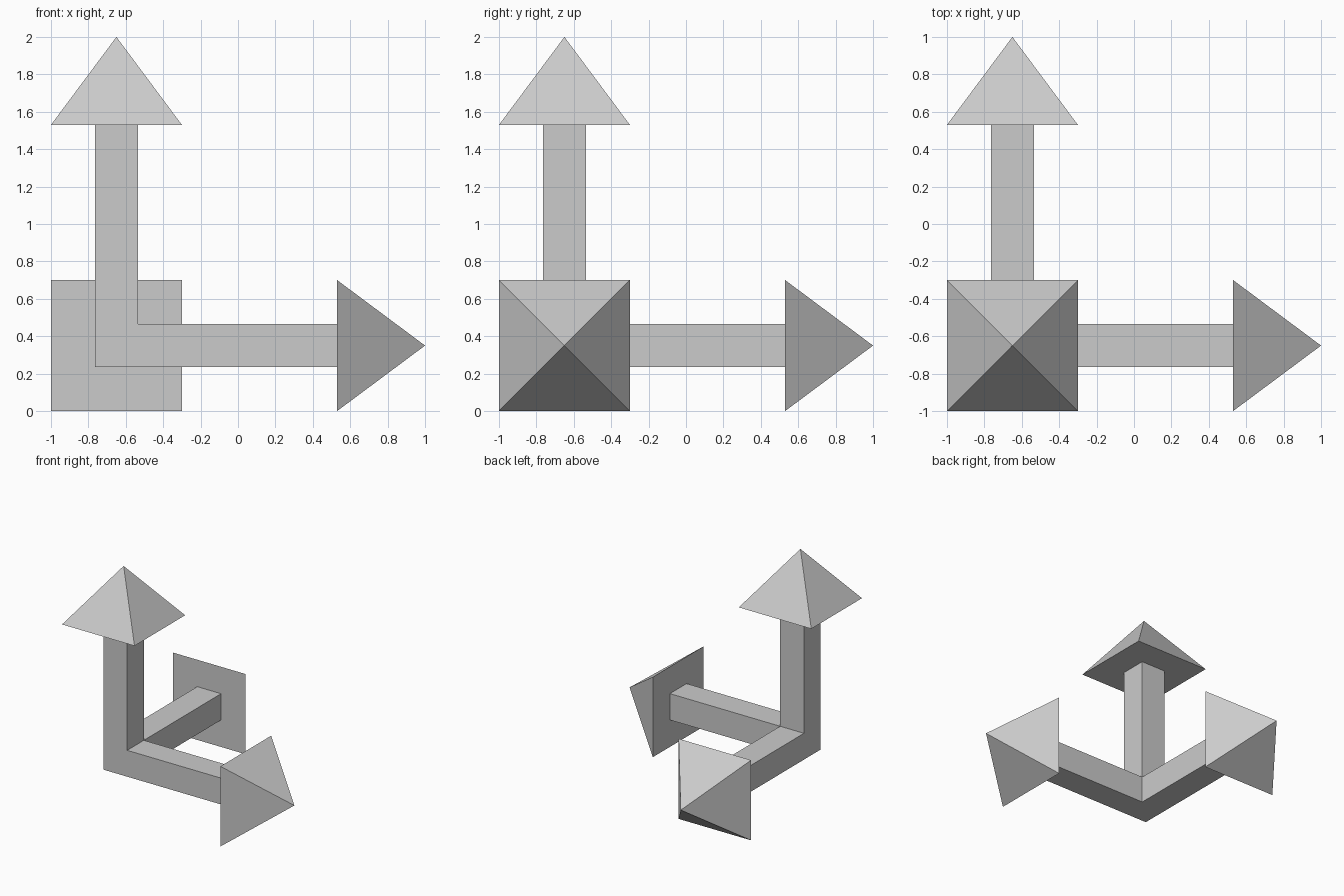
import bpy, bmesh, math
from mathutils import Matrix, Vector

if "Cube" in bpy.data.objects:
    bpy.data.objects.remove(bpy.data.objects["Cube"])

CENTER = Vector((-0.65, -0.65, 0.35))   # where the three axes meet
HALF = 0.115                            # half thickness of the shafts
HEAD = 0.35                             # half width of the arrow heads
BASE, TIP = 1.18, 1.65                  # distances along each axis


def add_object(name, bm):
    bmesh.ops.recalc_face_normals(bm, faces=bm.faces[:])
    mesh = bpy.data.meshes.new(name)
    bm.to_mesh(mesh)
    bm.free()
    obj = bpy.data.objects.new(name, mesh)
    obj.location = CENTER
    bpy.context.collection.objects.link(obj)


AXES = {"x": Vector((1, 0, 0)), "y": Vector((0, 1, 0)), "z": Vector((0, 0, 1))}

# Corner block with a square shaft extruded along each positive axis
bm = bmesh.new()
bmesh.ops.create_cube(bm, size=2 * HALF)
bm.normal_update()
for axis in AXES.values():
    face = next(f for f in bm.faces if f.normal.dot(axis) > 0.9)
    end = bmesh.ops.extrude_discrete_faces(bm, faces=[face])["faces"][0]
    bmesh.ops.translate(bm, verts=end.verts[:], vec=axis * (BASE - HALF))
    bm.normal_update()
add_object("axis_shafts", bm)

# Four-sided pyramid arrow heads
for name, axis in AXES.items():
    bm = bmesh.new()
    turn = Vector((0, 0, 1)).rotation_difference(axis).to_matrix().to_4x4()
    place = (turn @ Matrix.Translation((0, 0, (BASE + TIP) / 2))
             @ Matrix.Rotation(math.pi / 4, 4, 'Z'))
    bmesh.ops.create_cone(bm, cap_ends=True, segments=4,
                          radius1=HEAD * math.sqrt(2), radius2=0,
                          depth=TIP - BASE, matrix=place)
    bmesh.ops.remove_doubles(bm, verts=bm.verts[:], dist=0.0001)
    add_object("arrow_head_" + name, bm)
